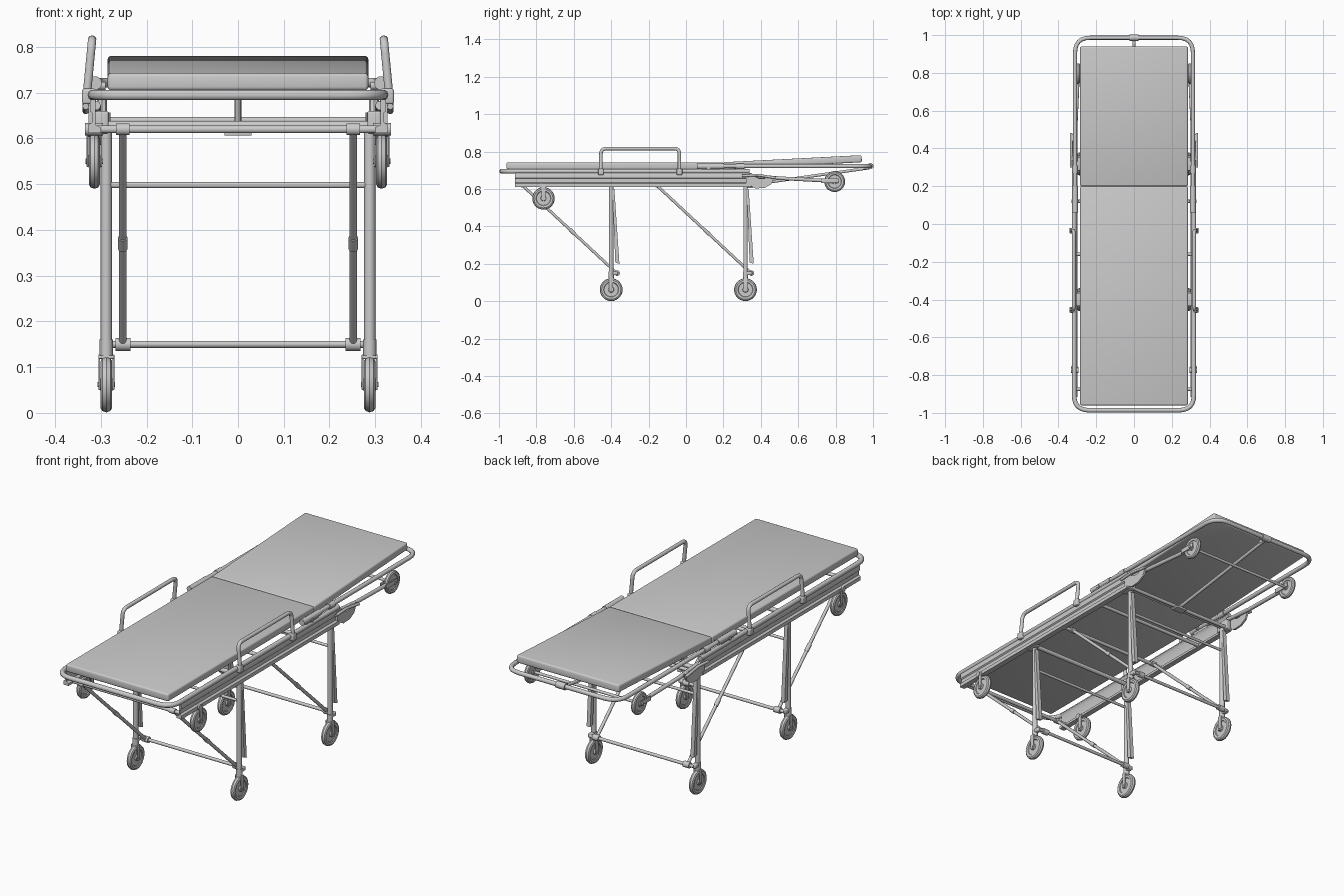
import bpy, bmesh, math
from mathutils import Vector, Matrix

if "Cube" in bpy.data.objects:
    bpy.data.objects.remove(bpy.data.objects["Cube"])


def finish(name, bm, smooth=True):
    bmesh.ops.recalc_face_normals(bm, faces=bm.faces[:])
    me = bpy.data.meshes.new(name)
    bm.to_mesh(me)
    bm.free()
    ob = bpy.data.objects.new(name, me)
    bpy.context.collection.objects.link(ob)
    bpy.ops.object.select_all(action='DESELECT')
    ob.select_set(True)
    bpy.context.view_layer.objects.active = ob
    if smooth:
        bpy.ops.object.shade_smooth_by_angle(angle=math.radians(35))
    return ob


def fillet(pts, rad, n=6):
    # round the inner corners of a path
    pts = [Vector(p) for p in pts]
    out = [pts[0]]
    for a, b, c in zip(pts, pts[1:], pts[2:]):
        p, q = b + (a - b).normalized() * rad, b + (c - b).normalized() * rad
        for i in range(n + 1):
            t = i / n
            out.append(p * (1 - t) ** 2 + b * 2 * t * (1 - t) + q * t * t)
    return out + [pts[-1]]


def tube(name, pts, r, bend=0.0):
    path = fillet(pts, bend) if bend else [Vector(p) for p in pts]
    cu = bpy.data.curves.new(name, 'CURVE')
    cu.dimensions = '3D'
    cu.bevel_depth = r
    cu.bevel_resolution = 3
    cu.use_fill_caps = True
    sp = cu.splines.new('POLY')
    sp.points.add(len(path) - 1)
    for p, co in zip(sp.points, path):
        p.co = (*co, 1)
    ob = bpy.data.objects.new(name, cu)
    bpy.context.collection.objects.link(ob)
    bpy.ops.object.select_all(action='DESELECT')
    ob.select_set(True)
    bpy.context.view_layer.objects.active = ob
    bpy.ops.object.convert(target='MESH')
    bpy.ops.object.shade_smooth_by_angle(angle=math.radians(40))


def box(name, c, s, bevel=0.0, rot=0.0):
    bm = bmesh.new()
    bmesh.ops.create_cube(bm, size=1)
    bmesh.ops.scale(bm, vec=s, verts=bm.verts)
    if bevel:
        bmesh.ops.bevel(bm, geom=bm.edges[:], offset=bevel, segments=3, profile=0.5, affect='EDGES')
    bm.transform(Matrix.Translation(c) @ Matrix.Rotation(rot, 4, 'X'))
    return finish(name, bm)


def extrude(name, pts3, vec):
    bm = bmesh.new()
    f = bm.faces.new([bm.verts.new(p) for p in pts3])
    ret = bmesh.ops.extrude_face_region(bm, geom=[f], use_keep_orig=True)
    bmesh.ops.translate(bm, vec=vec, verts=[v for v in ret['geom'] if isinstance(v, bmesh.types.BMVert)])
    return finish(name, bm)


def wheel(name, x, y, z, r, w):
    # tyre, recessed disc and hub turned about the x axis
    h = w / 2
    half = [(0, h * 1.1), (.22, h * 1.1), (.25, h * .55), (.62, h * .55), (.66, h * .85), (.84, h), (.95, h * .7)]
    prof = half + [(1, 0)] + [(a, -b) for a, b in reversed(half)]
    bm = bmesh.new()
    vs = [bm.verts.new((b, 0, a * r)) for a, b in prof]
    es = [bm.edges.new(p) for p in zip(vs, vs[1:])]
    bmesh.ops.spin(bm, geom=vs + es, cent=(0, 0, 0), axis=(1, 0, 0), angle=2 * math.pi, steps=28)
    bmesh.ops.remove_doubles(bm, verts=bm.verts, dist=1e-5)
    bm.transform(Matrix.Translation((x, y, z)))
    finish(name, bm)


def fork(name, x, y, z, top, w):
    # two cheeks and a bridge holding a wheel, with its axle
    for k in (-1, 1):
        box(name + '_cheek', (x + k * w, y, (z + top) / 2 - .003), (.004, .022, top - z + .018), .0015)
    box(name + '_bridge', (x, y, top), (w * 2 + .004, .024, .008), .002)
    tube(name + '_axle', [(x - w - .004, y, z), (x + w + .004, y, z)], .006)


# mattress: flat section and tilted backrest section
box('mattress', (0, -.38, .724), (.57, 1.16, .038), .008)
tilt = math.atan(.038 / .74)
box('backrest_mattress', (0, .57, .743), (.57, .74, .038), .008, tilt)

# outer tube frames
tube('foot_frame', [(-.317, .34, .695), (-.317, -.986, .695), (.317, -.986, .695), (.317, .34, .695)], .012, .08)
tube('head_frame', [(-.312, .06, .722), (-.312, .986, .722), (.312, .986, .722), (.312, .06, .722)], .011, .08)
tube('head_clamp', [(-.025, .986, .722), (.025, .986, .722)], .017)
box('head_clamp_lug', (0, .965, .715), (.018, .035, .02), .003)

# backrest strut and its foot plate
tube('backrest_strut', [(0, .975, .712), (0, .34, .622)], .008)
box('strut_plate', (0, .34, .612), (.06, .04, .012), .002)

# lateral tubes under the bed
for y in (-.875, -.16, .12, .34):
    tube('bed_cross_tube', [(-.325, y, .62), (.325, y, .62)], .009)

# channel rail section, x then z
rail = [(.300, .612), (.328, .612), (.328, .630), (.318, .636), (.318, .655),
        (.324, .660), (.324, .684), (.318, .694), (.304, .694), (.312, .682),
        (.312, .630), (.300, .624)]
hook = [(.32, .685), (.32, .625), (.345, .618), (.37, .603), (.42, .606), (.455, .625),
        (.475, .668), (.44, .672), (.42, .656), (.395, .655), (.37, .665), (.35, .685)]

for s in (-1, 1):
    extrude('side_rail', [(s * x, -.915, z) for x, z in rail], (0, 1.25, 0))
    extrude('hook_bracket', [(s * .317, y, z) for y, z in hook], (s * .01, 0, 0))
    # backrest pivot sleeves
    tube('pivot_sleeve', [(s * .312, .06, .721), (s * .312, .2, .721)], .015)
    tube('pivot_collar', [(s * .312, .27, .721), (s * .312, .31, .721)], .015)
    tube('pivot_pin', [(s * .29, .12, .715), (s * .33, .12, .715)], .009)
    box('sleeve_mount', (s * .314, .13, .703), (.016, .1, .02), .003)
    tube('release_lever', [(s * .333, .3, .67), (s * .333, .38, .675), (s * .333, .48, .66)], .007)
    # folding side guard
    tube('side_guard', [(s * .332, -.455, .68), (s * .319, -.455, .816), (s * .319, -.035, .816),
                        (s * .332, -.035, .68)], .0095, .03)
    for y in (-.455, -.035):
        box('guard_clamp', (s * .326, y, .692), (.03, .03, .034), .005)
    # loading wheels: head end on arms, foot end on forks
    tube('loading_arm', [(s * .31, .33, .672), (s * .31, .5, .658), (s * .297, .79, .642)], .010)
    wheel('head_loading_wheel', s * .297, .795, .64, .056, .022)
    box('head_wheel_cheek', (s * .281, .77, .645), (.004, .09, .024), .0015)
    box('head_wheel_cheek', (s * .313, .77, .645), (.004, .09, .024), .0015)
    wheel('foot_loading_wheel', s * .314, -.762, .55, .06, .024)
    fork('foot_fork', s * .314, -.762, .55, .618, .015)
    tube('foot_pivot', [(s * .295, -.775, .62), (s * .334, -.775, .62)], .014)
tube('head_wheel_axle', [(-.32, .795, .64), (.32, .795, .64)], .007)

# folding legs with castors
for pair, ly in (('front', -.4), ('rear', .318)):
    top_y = ly - .475
    for s in (-1, 1):
        x = s * .288
        tube(pair + '_leg', [(x, ly, .12), (x, ly, .625)], .0125)
        tube(pair + '_leg_collar', [(x, ly, .125), (x, ly, .16)], .0145)
        wheel(pair + '_wheel', x, ly, .062, .061, .025)
        fork(pair + '_fork', x, ly, .062, .122, .0155)
        cover = [(.006, .6), (.017, .6), (.044, .2), (.022, .207)]
        extrude(pair + '_leg_cover', [(x - .010, ly + a, b) for a, b in cover], (.02, 0, 0))
        box(pair + '_leg_bracket', (s * .298, ly, .635), (.03, .07, .05), .005)
        # lower tube mount and clamp
        box(pair + '_tube_mount', (x, ly + .015, .15), (.022, .04, .02), .004)
        tube(pair + '_strut_clamp', [(s * .235, ly + .032, .15), (s * .268, ly + .032, .15)], .015)
        # diagonal strut with mid hinge
        a, b = Vector((s * .252, ly + .03, .15)), Vector((s * .252, top_y, .62))
        tube(pair + '_strut', [a, b], .008)
        m, d = a.lerp(b, .47), (b - a).normalized() * .018
        tube(pair + '_strut_hinge', [m - d, m + d], .0105)
        tube(pair + '_strut_top_clamp', [(s * .237, top_y, .62), (s * .267, top_y, .62)], .0135)
    tube(pair + '_lower_tube', [(-.288, ly + .032, .15), (.288, ly + .032, .15)], .008)
    tube(pair + '_upper_tube', [(-.288, ly, .498), (.288, ly, .498)], .007)
    tube(pair + '_leg_pivot_tube', [(-.31, ly, .628), (.31, ly, .628)], .011)
